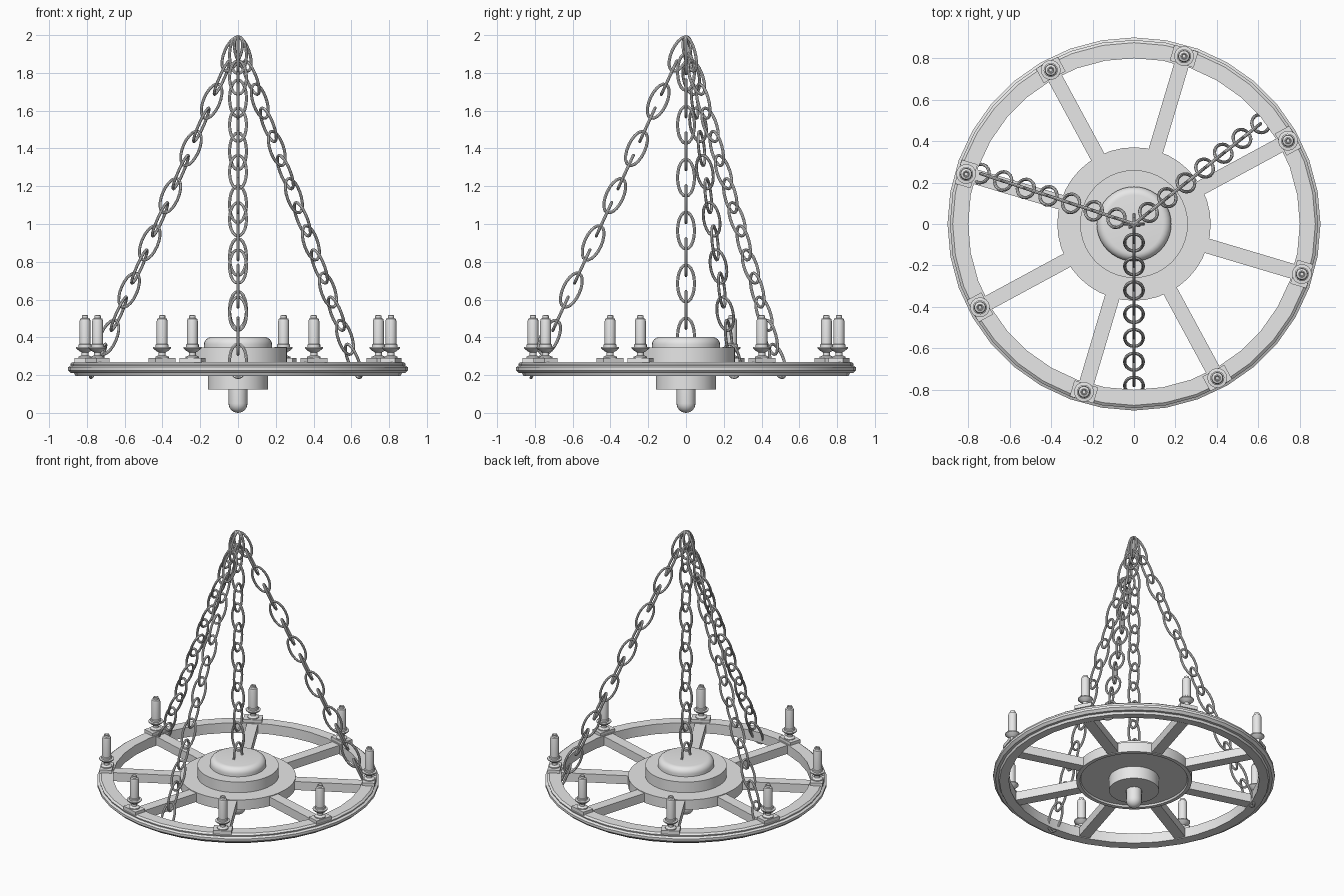
import bpy, bmesh, math
from mathutils import Matrix, Vector

cube = bpy.data.objects.get("Cube")
if cube:
    bpy.data.objects.remove(cube, do_unlink=True)

metal = bpy.data.materials.new("light_grey")
metal.use_nodes = True
GREY = (0.8, 0.8, 0.8, 1)
metal.diffuse_color = GREY
metal.node_tree.nodes["Principled BSDF"].inputs["Base Color"].default_value = GREY


def add_object(name, mesh, matrix=None, smooth=True):
    obj = bpy.data.objects.new(name, mesh)
    bpy.context.collection.objects.link(obj)
    if matrix:
        obj.matrix_world = matrix
    if smooth:
        bpy.ops.object.select_all(action='DESELECT')
        obj.select_set(True)
        bpy.context.view_layer.objects.active = obj
        bpy.ops.object.shade_smooth_by_angle()
    return obj


def to_mesh(bm, name):
    bmesh.ops.recalc_face_normals(bm, faces=bm.faces)
    mesh = bpy.data.meshes.new(name)
    bm.to_mesh(mesh)
    bm.free()
    mesh.materials.append(metal)
    return mesh


def lathe(name, profile, steps, closed=False):
    """Spin (radius, height) points around the z axis."""
    bm = bmesh.new()
    verts = [bm.verts.new((r, 0, z)) for r, z in profile]
    edges = [bm.edges.new(pair) for pair in zip(verts, verts[1:])]
    if closed:
        edges.append(bm.edges.new((verts[-1], verts[0])))
    bmesh.ops.spin(bm, geom=verts + edges, cent=(0, 0, 0), axis=(0, 0, 1),
                   angle=math.tau, steps=steps)
    bmesh.ops.remove_doubles(bm, verts=bm.verts, dist=0.0001)
    return to_mesh(bm, name)


def box(name, size, centre):
    bm = bmesh.new()
    bmesh.ops.create_cube(bm, size=1)
    bmesh.ops.scale(bm, vec=size, verts=bm.verts)
    bmesh.ops.translate(bm, vec=centre, verts=bm.verts)
    return to_mesh(bm, name)


def oval_link(half_length, half_width, wire, around=20, sides=8):
    """Oval ring in the local xz plane, long along z."""
    bm = bmesh.new()
    rings = []
    for i in range(around):
        a = math.tau * i / around
        centre = Vector((half_width * math.cos(a), 0, half_length * math.sin(a)))
        out = Vector((half_length * math.cos(a), 0, half_width * math.sin(a))).normalized()
        rings.append([bm.verts.new(centre + wire * (out * math.cos(b) + Vector((0, math.sin(b), 0))))
                      for b in (math.tau * j / sides for j in range(sides))])
    for i in range(around):
        p, q = rings[i], rings[(i + 1) % around]
        for j in range(sides):
            k = (j + 1) % sides
            bm.faces.new((p[j], p[k], q[k], q[j]))
    return to_mesh(bm, "chain_link")


# Wheel rim with stepped outer edge
add_object("rim", lathe("rim", [
    (0.80, 0.20), (0.86, 0.195), (0.867, 0.21), (0.885, 0.21), (0.90, 0.225),
    (0.90, 0.242), (0.885, 0.25), (0.888, 0.26), (0.875, 0.27), (0.80, 0.27)], 36, True))

# Central hub, stepped up to a rounded dome
add_object("hub_disc", lathe("hub_disc", [
    (0, 0.212), (0.34, 0.212), (0.345, 0.20), (0.37, 0.20), (0.37, 0.27), (0, 0.27)], 40))
add_object("hub_step", lathe("hub_step", [
    (0, 0.26), (0.26, 0.26), (0.26, 0.345), (0, 0.345)], 40))
add_object("hub_dome", lathe("hub_dome", [(0, 0.34), (0.18, 0.34)] + [
    (0.14 + 0.04 * math.cos(a), 0.362 + 0.04 * math.sin(a))
    for a in (math.pi / 2 * i / 6 for i in range(7))] + [(0, 0.402)], 40))

# Lower cup and rounded finial
add_object("lower_cup", lathe("lower_cup", [
    (0, 0.125), (0.16, 0.125), (0.16, 0.22), (0, 0.22)], 36))
add_object("finial", lathe("finial", [
    (0.05 * math.sin(a), 0.05 - 0.05 * math.cos(a))
    for a in (math.pi / 2 * i / 6 for i in range(7))] + [(0.05, 0.13), (0, 0.13)], 20))

# Eight spokes, each with a plate and candle at the rim
spoke = box("spoke", (0.47, 0.072, 0.06), (0.58, 0, 0.235))
plate = box("candle_plate", (0.08, 0.12, 0.025), (0.845, 0, 0.278))
candle = lathe("candle", [
    (0, 0.285), (0.036, 0.285), (0.036, 0.297), (0.018, 0.305), (0.018, 0.32),
    (0.032, 0.328), (0.048, 0.342), (0.048, 0.348), (0.034, 0.35), (0.034, 0.362),
    (0.029, 0.365), (0.029, 0.485), (0.026, 0.498), (0.017, 0.502), (0.017, 0.515),
    (0.012, 0.517), (0.008, 0.508), (0, 0.508)], 16)
for i in range(8):
    turn = Matrix.Rotation(math.radians(28.4 + 45 * i), 4, 'Z')
    add_object(f"spoke_{i + 1}", spoke, turn, False)
    add_object(f"candle_plate_{i + 1}", plate, turn, False)
    add_object(f"candle_{i + 1}", candle, turn @ Matrix.Translation((0.845, 0, 0)))

# Three slanted chains from the top to the rim
link = oval_link(0.098, 0.045, 0.008)
quarter = Matrix.Rotation(math.pi / 2, 4, 'Z')
for c, degrees in enumerate((-90, 38.4, 161.8)):
    turn = Matrix.Rotation(math.radians(degrees), 4, 'Z')
    lean = Matrix.Rotation(-math.atan2(0.0575, 0.125), 4, 'Y')
    for k in range(14):
        place = Matrix.Translation((0.032 + 0.0575 * k, 0, 1.9 - 0.125 * k))
        twist = quarter if k % 2 else Matrix()
        add_object(f"rim_chain_{c + 1}_link_{k + 1}", link, turn @ place @ lean @ twist)

# Upright chain from the top to the dome
heights = [1.894] + [1.805 - 0.14 * k for k in range(11)]
for k, z in enumerate(heights):
    twist = quarter if k % 2 else Matrix()
    add_object(f"centre_chain_link_{k + 1}", link, Matrix.Translation((0, 0, z)) @ twist)
